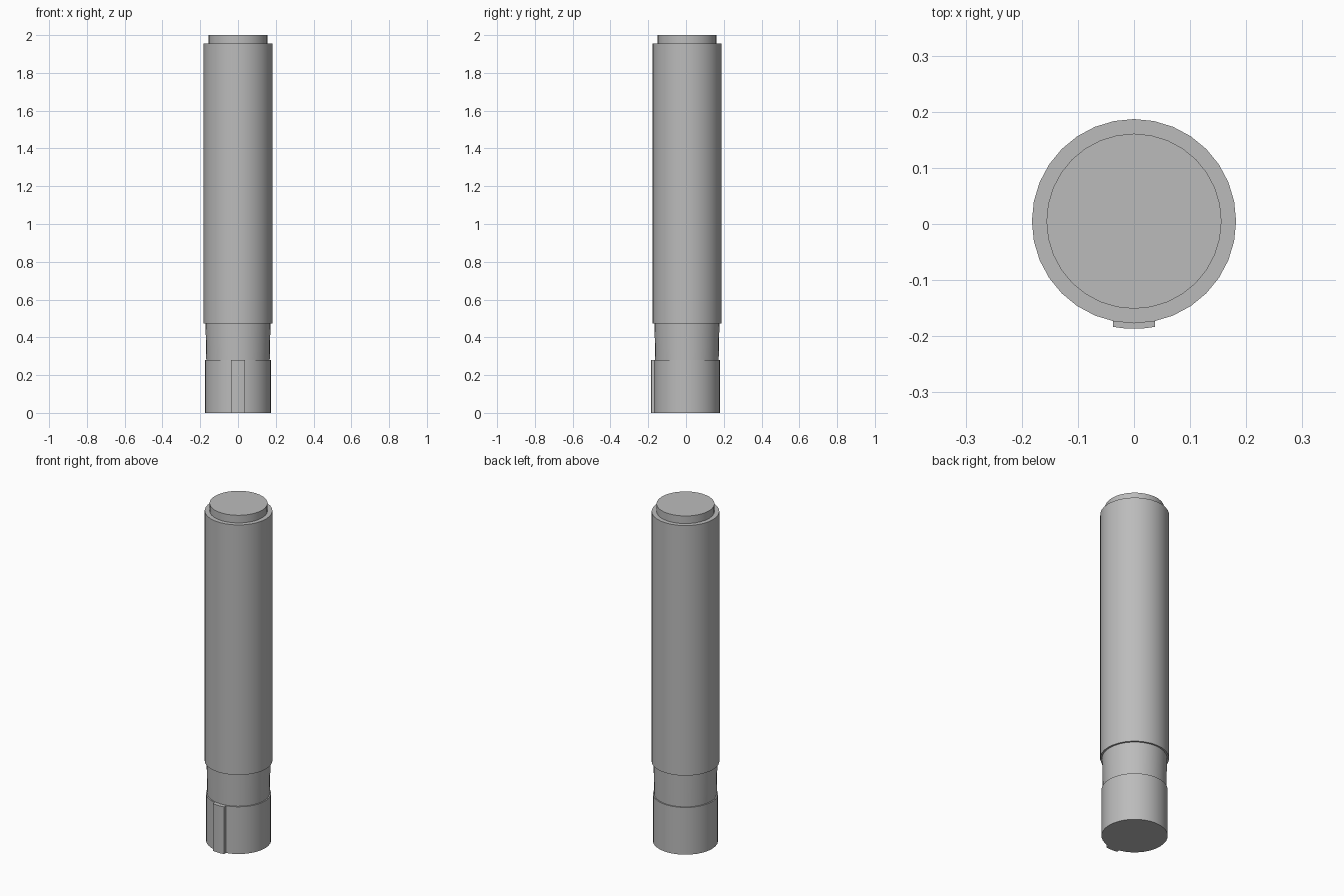
import bpy, bmesh, math

if "Cube" in bpy.data.objects:
    bpy.data.objects.remove(bpy.data.objects["Cube"])

CY = 0.005   # the barrel axis sits slightly behind centre because of the key plate
SIDES = 32

grey = bpy.data.materials.new("plain grey")
grey.diffuse_color = (0.5, 0.5, 0.5, 1)
grey.use_nodes = True
grey.node_tree.nodes["Principled BSDF"].inputs["Base Color"].default_value = grey.diffuse_color


def finish(name, bm, angle=30):
    bmesh.ops.recalc_face_normals(bm, faces=bm.faces)
    me = bpy.data.meshes.new(name)
    bm.to_mesh(me)
    bm.free()
    ob = bpy.data.objects.new(name, me)
    me.materials.append(grey)
    bpy.context.collection.objects.link(ob)
    bpy.ops.object.select_all(action='DESELECT')
    ob.select_set(True)
    bpy.context.view_layer.objects.active = ob
    bpy.ops.object.shade_smooth_by_angle(angle=math.radians(angle))


def lathe(name, profile):
    """Solid of revolution from (radius, z) pairs, capped at both ends."""
    bm = bmesh.new()
    rings = []
    for r, z in profile:
        rings.append([bm.verts.new((r * math.cos(2 * math.pi * i / SIDES),
                                    CY + r * math.sin(2 * math.pi * i / SIDES), z))
                      for i in range(SIDES)])
    for a, b in zip(rings, rings[1:]):
        for i in range(SIDES):
            j = (i + 1) % SIDES
            bm.faces.new((a[i], a[j], b[j], b[i]))
    bm.faces.new(rings[0])
    bm.faces.new(rings[-1])
    finish(name, bm)


# Whole barrel: base collar, narrow neck, long body, top plug
lathe("barrel", [(0.175, 0), (0.175, 0.28), (0.168, 0.28), (0.172, 0.472),
                 (0.182, 0.472), (0.182, 1.955), (0.156, 1.955), (0.156, 2.0)])

# Key plate: thin curved strip on the front of the collar
bm = bmesh.new()
outer, inner = [], []
for x in (-0.037, -0.0125, 0.0125, 0.037):
    outer.append((x, CY - math.sqrt(0.192 ** 2 - x * x)))
    inner.append((x, CY - math.sqrt(0.168 ** 2 - x * x)))
base = bm.faces.new([bm.verts.new((x, y, 0)) for x, y in outer + inner[::-1]])
top = bmesh.ops.extrude_face_region(bm, geom=[base])["geom"]
bmesh.ops.translate(bm, vec=(0, 0, 0.28),
                    verts=[v for v in top if isinstance(v, bmesh.types.BMVert)])
finish("key_plate", bm)
